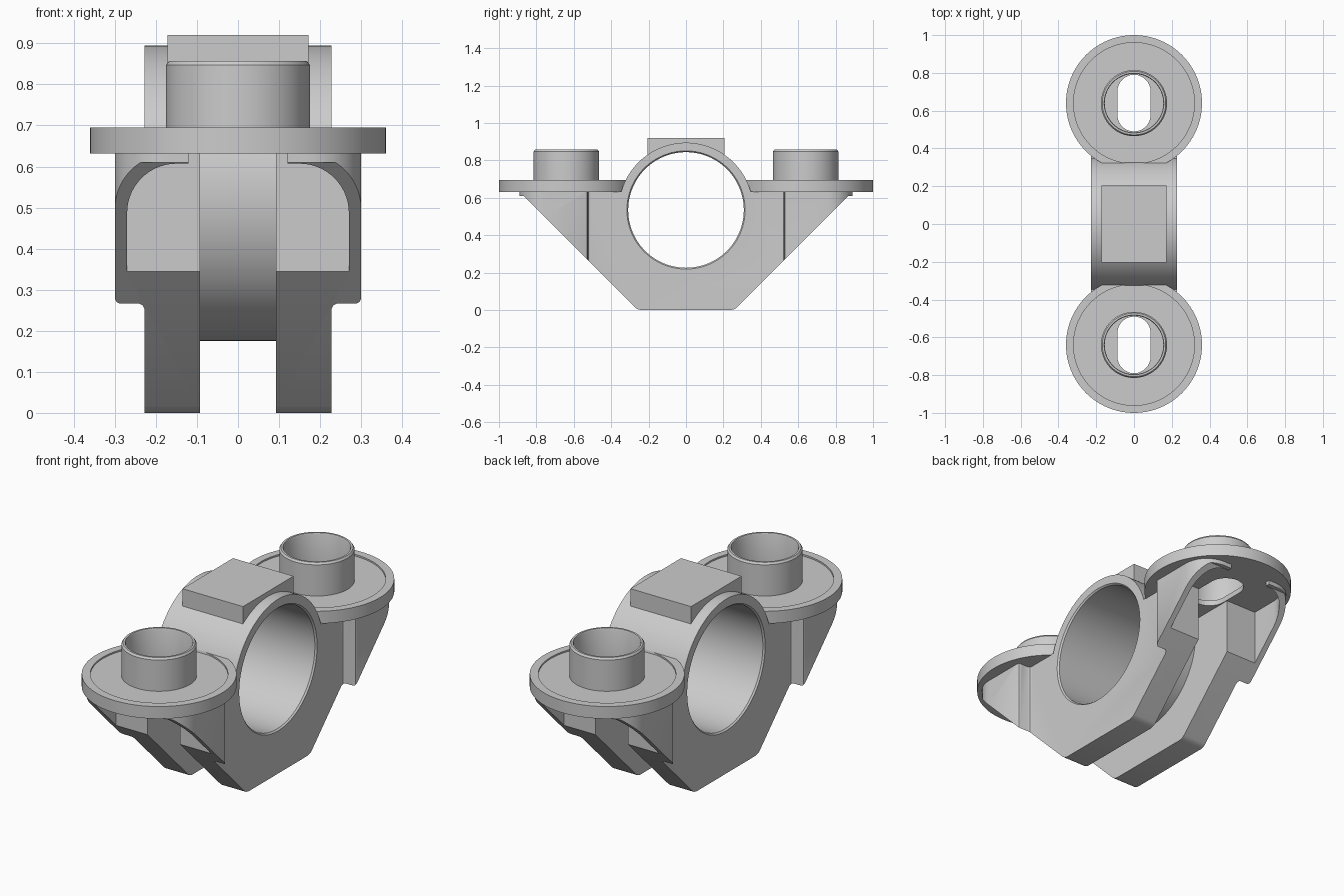
import bpy, bmesh
from math import pi, sin, cos
from mathutils import Matrix

if "Cube" in bpy.data.objects:
    bpy.data.objects.remove(bpy.data.objects["Cube"])

TO_X = Matrix(((0, 0, 1, 0), (1, 0, 0, 0), (0, 1, 0, 0), (0, 0, 0, 1)))  # local (x,y,z) -> world (y,z,x)
BORE_Z, DISC_Y = 0.535, 0.64
AT_BORE = Matrix.Translation((0, 0, BORE_Z)) @ TO_X


def finish(name, bm, matrix=None):
    if matrix:
        bm.transform(matrix)
    bmesh.ops.recalc_face_normals(bm, faces=bm.faces)
    mesh = bpy.data.meshes.new(name)
    bm.to_mesh(mesh)
    bm.free()
    ob = bpy.data.objects.new(name, mesh)
    bpy.context.collection.objects.link(ob)
    return ob


def prism(name, pts, lo, hi, matrix=None):
    bm = bmesh.new()
    f = bm.faces.new([bm.verts.new((x, y, lo)) for x, y in pts])
    ext = bmesh.ops.extrude_face_region(bm, geom=[f])["geom"]
    for v in ext:
        if isinstance(v, bmesh.types.BMVert):
            v.co.z = hi
    # extrusion drops the source face, so close the prism again
    bmesh.ops.holes_fill(bm, edges=[e for e in bm.edges if e.is_boundary], sides=0)
    return finish(name, bm, matrix)


def box(name, x, y0, y1, z0, z1):
    return prism(name, [(-x, y0), (x, y0), (x, y1), (-x, y1)], z0, z1)


def lathe(name, profile, matrix=None, steps=96):
    bm = bmesh.new()
    vs = [bm.verts.new((r, 0, z)) for r, z in profile]
    es = [bm.edges.new(p) for p in zip(vs, vs[1:])]
    bmesh.ops.spin(bm, geom=vs + es, axis=(0, 0, 1), cent=(0, 0, 0),
                   angle=2 * pi, steps=steps, use_duplicate=False)
    bmesh.ops.remove_doubles(bm, verts=bm.verts, dist=1e-5)
    return finish(name, bm, matrix)


def boolean(ob, tool, op):
    m = ob.modifiers.new(op, 'BOOLEAN')
    m.operation, m.object, m.solver = op, tool, 'EXACT'
    bpy.context.view_layer.objects.active = ob
    bpy.ops.object.modifier_apply(modifier=m.name)
    bpy.data.objects.remove(tool)


def arc(cx, cy, r, a0, a1, n=14):
    return [(cx + r * cos(a0 + (a1 - a0) * i / n), cy + r * sin(a0 + (a1 - a0) * i / n)) for i in range(n + 1)]


def rounded_end(x, y, r):
    return arc(x - r, y - r, r, 0, pi / 2) + arc(r - x, y - r, r, pi / 2, pi)


def flip(pts, s):
    return [(x, y * s) for x, y in pts]


def clear_bore(ob):
    # Trim a part to the middle of the ring wall; the ring itself carries the bore
    boolean(ob, prism("bore_clearance", arc(0, BORE_Z, 0.335, 0, 2 * pi, 96)[:-1], -0.5, 0.5, TO_X), 'DIFFERENCE')
    return ob


# Bracket body: side profile intersected with the plan outline
half = [(0.24, 0), (0.262, 0.006), (0.275, 0.016), (0.869, 0.61), (0.89, 0.61), (0.89, 0.635)]
body = prism("bearing_bracket", half + [(-y, z) for y, z in reversed(half)], -0.4, 0.4, TO_X)
step = [(0.228, 0.513), (0.232, 0.521), (0.24, 0.525), (0.288, 0.525), (0.296, 0.529), (0.30, 0.537)]
end = step + rounded_end(0.30, 0.89, 0.135) + [(-x, y) for x, y in reversed(step)]
boolean(body, prism("plan", end + [(-x, -y) for x, y in end], -0.1, 0.8), 'INTERSECT')
clear_bore(body)

# Pockets below the flanges, lip gaps and the central slot
for s in (1, -1):
    pocket = [(-0.27, 0.603), (0.27, 0.603)] + rounded_end(0.27, 0.866, 0.12)
    boolean(body, prism("pocket", flip(pocket, s), -0.1, 0.7), 'DIFFERENCE')
    y0, y1 = sorted((0.8 * s, 1.0 * s))
    boolean(body, box("lip_gap", 0.12, y0, y1, -0.1, 0.7), 'DIFFERENCE')
boolean(body, box("slot", 0.092, -1.1, 1.1, -0.1, 0.7), 'DIFFERENCE')

# Top pad
boolean(body, clear_bore(box("pad", 0.172, -0.205, 0.205, 0.75, 0.92)), 'UNION')

# Flange discs with rims, hollow bosses and oblong bolt holes
for s in (1, -1):
    disc = [(0, 0.632), (0.36, 0.632), (0.36, 0.695), (0.32, 0.695), (0.32, 0.687), (0.175, 0.687),
            (0.175, 0.847), (0.168, 0.857), (0.158, 0.857), (0.155, 0.85), (0.155, 0.66), (0, 0.66)]
    flange = clear_bore(lathe("flange", disc, Matrix.Translation((0, s * DISC_Y, 0))))
    hole = arc(0, s * DISC_Y + 0.062, 0.088, 0, pi) + arc(0, s * DISC_Y - 0.062, 0.088, pi, 2 * pi)
    boolean(flange, prism("bolt_hole", hole, 0.5, 0.8), 'DIFFERENCE')
    boolean(body, flange, 'UNION')

# Bearing ring with chamfered bore
ring = [(0.36, -0.228), (0.36, 0.228), (0.316, 0.228), (0.309, 0.22), (0.309, -0.22), (0.316, -0.228), (0.36, -0.228)]
boolean(body, lathe("ring", ring, AT_BORE, 128), 'UNION')

body.select_set(True)
bpy.context.view_layer.objects.active = body
bpy.ops.object.shade_smooth_by_angle(angle=0.5)
